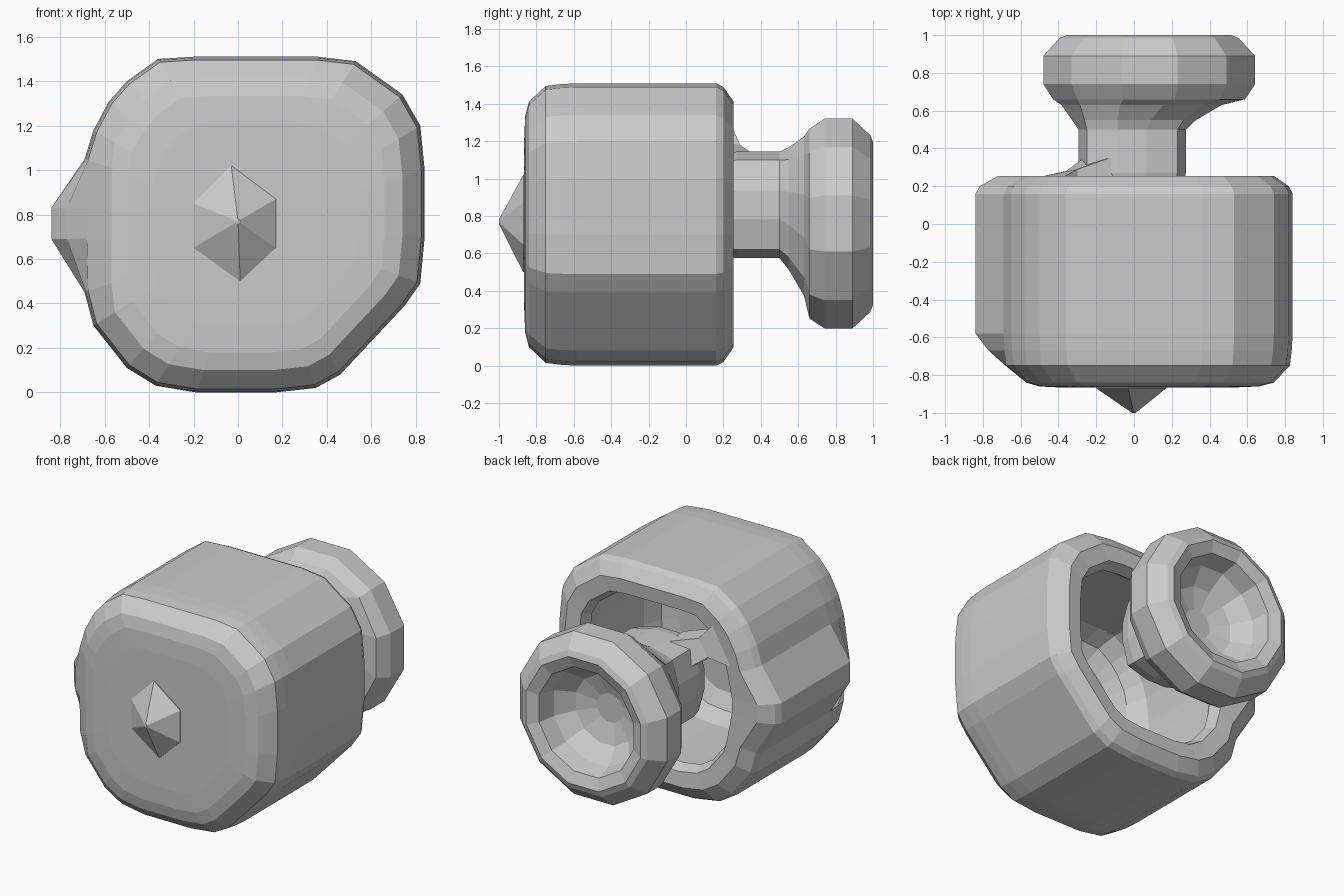
import bpy, bmesh, math


def loft(name, rings):
    """Skin a list of equal-length rings of (x, y, z) points, flat shaded, capped."""
    bm = bmesh.new()
    rows = [[bm.verts.new(p) for p in r] for r in rings]
    n = len(rows[0])
    for a, b in zip(rows, rows[1:]):
        for i in range(n):
            j = (i + 1) % n
            bm.faces.new((a[i], a[j], b[j], b[i]))
    bm.faces.new(rows[0][::-1])
    bm.faces.new(rows[-1])
    bmesh.ops.recalc_face_normals(bm, faces=bm.faces)
    me = bpy.data.meshes.new(name)
    bm.to_mesh(me)
    bm.free()
    ob = bpy.data.objects.new(name, me)
    bpy.context.collection.objects.link(ob)
    return ob


# body: rounded octagonal shell with a ridge on its left, open at the back
outline = [(-.19, 0), (.17, 0), (.35, .02), (.46, .08), (.75, .39), (.82, .49),
           (.84, .7), (.84, 1.0), (.82, 1.2), (.74, 1.34), (.53, 1.49), (.36, 1.51),
           (-.2, 1.51), (-.36, 1.5), (-.5, 1.4), (-.58, 1.31), (-.65, 1.18),
           (-.69, 1.05), (-.84, .83), (-.84, .69), (-.69, .45), (-.65, .3),
           (-.5, .11), (-.37, .03)]
CX, CZ = .08, .76


def body_ring(y, inset, left_limit):
    s = 1 - inset / .76
    return [(max(CX + (x - CX) * s, left_limit), y, CZ + (z - CZ) * s) for x, z in outline]


# each row: y, inset from the outline, leftmost x allowed
body_rows = [(-.865, .3, -.4), (-.86, .18, -.5), (-.84, .1, -.57), (-.75, .015, -.68),
             (-.67, .005, -.77), (-.58, 0, -.84), (.16, 0, -.84), (.2, .02, -.82),
             (.255, .1, -.74), (.245, .2, -.52), (.17, .23, -.48), (.08, .17, -.54),
             (-.5, .17, -.54), (-.62, .22, -.46), (-.67, .32, -.36)]
loft("body_shell", [body_ring(*r) for r in body_rows])

# pointed stud in the middle of the front face
stud = [(-.03, 1.02), (.17, .87), (.17, .65), (.01, .5), (-.2, .65), (-.2, .85)]
loft("front_stud", [[(x * s, y, .77 + (z - .77) * s) for x, z in stud]
                    for y, s in ((-.84, 1), (-.87, 1), (-1.0, .05))])


def round_ring(y, r, cx, cz, p=2.0, n=12):
    """Superellipse ring: p = 2 is a circle, higher is squarer."""
    pts = []
    for i in range(n):
        a = math.tau * (i + .5) / n
        c, s = math.cos(a), math.sin(a)
        k = r / (abs(c) ** p + abs(s) ** p) ** (1 / p)
        pts.append((cx + k * c, y, cz + k * s))
    return pts


# knob: squarish stem flaring into a dished disc at the back
knob_rows = [(.14, .2, -.01, .86, 4), (.2, .27, -.01, .86, 4), (.27, .285, -.01, .86, 4),
             (.5, .285, -.01, .86, 4), (.55, .33, 0, .84, 3), (.63, .43, .04, .8, 2.5),
             (.66, .52, .08, .76, 2.2), (.74, .58, .08, .76), (.89, .58, .08, .76),
             (.985, .49, .08, .76), (1.0, .45, .08, .76), (.97, .37, .08, .76),
             (.85, .34, .08, .76), (.75, .24, .08, .76), (.71, .1, .08, .76)]
loft("rear_knob", [round_ring(*r) for r in knob_rows])

# bracket joining the stem corner to the upper left of the rim
bracket = [[(-.1, .17, 1.13), (-.1, .36, 1.13), (-.25, .36, .98), (-.25, .17, .98)],
           [(-.3, .17, 1.2), (-.3, .29, 1.18), (-.36, .28, 1.06), (-.36, .17, 1.04)],
           [(-.38, .16, 1.28), (-.38, .245, 1.28), (-.52, .245, 1.02), (-.52, .16, 1.02)]]
loft("stem_bracket", bracket)
